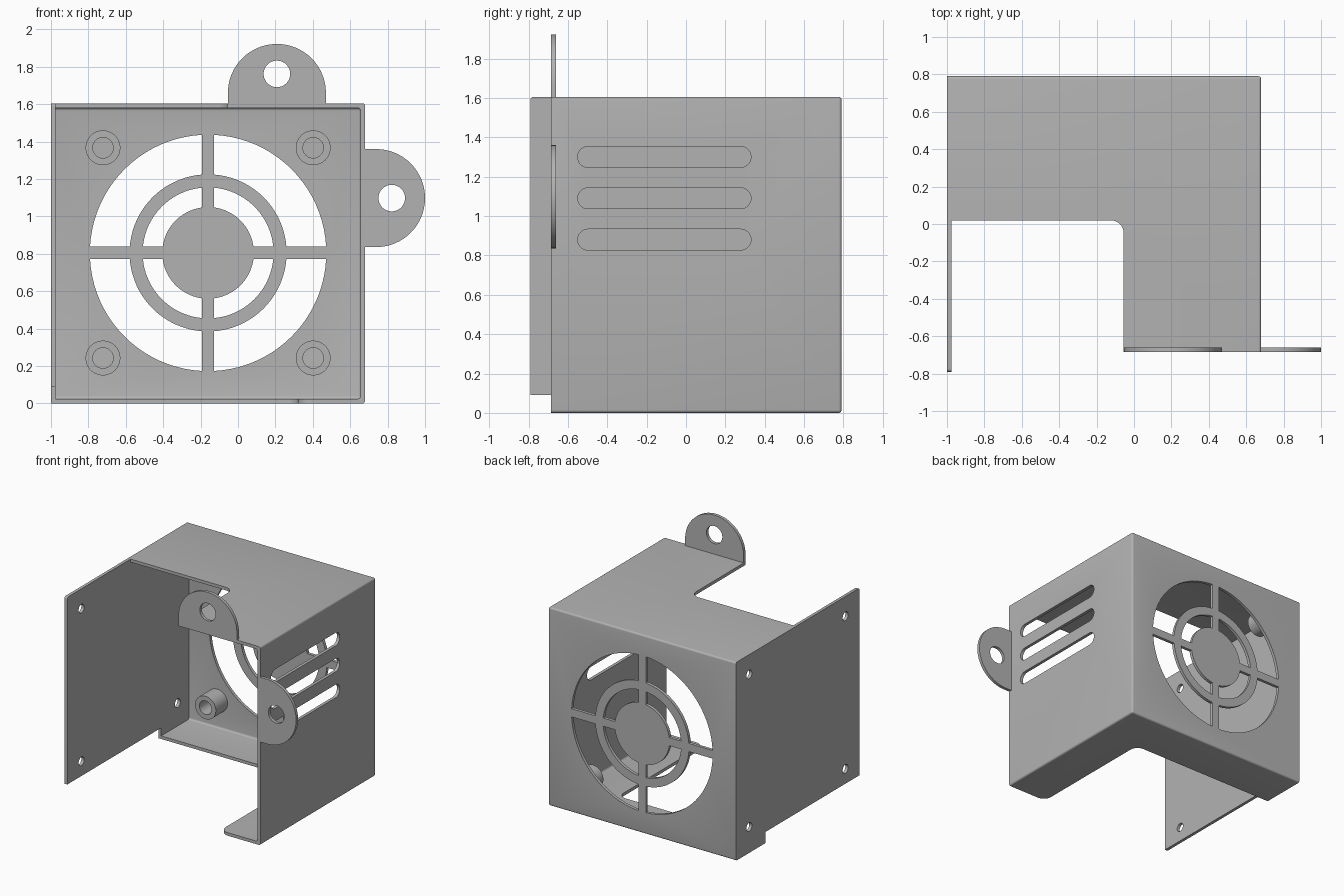
import bpy, bmesh, math
from mathutils import Vector

if "Cube" in bpy.data.objects:
    bpy.data.objects.remove(bpy.data.objects["Cube"], do_unlink=True)

metal = bpy.data.materials.new("sheet_metal_grey")
metal.use_nodes = True
GREY = (0.45, 0.45, 0.45, 1)
metal.diffuse_color = GREY
metal.node_tree.nodes["Principled BSDF"].inputs["Base Color"].default_value = GREY

T = 0.025                                  # sheet thickness
X0, X1, Y0, Y1, H = -1, 0.68, -0.79, 0.79, 1.605
FRONT = -0.685


def make_object(name, bm):
    bmesh.ops.recalc_face_normals(bm, faces=bm.faces)
    mesh = bpy.data.meshes.new(name)
    bm.to_mesh(mesh)
    bm.free()
    mesh.materials.append(metal)
    obj = bpy.data.objects.new(name, mesh)
    bpy.context.collection.objects.link(obj)
    return obj


def rounded(corners, n=16):
    """Outline from (u, v, radius) corners, each corner filleted."""
    out = []
    for i, (u, v, r) in enumerate(corners):
        p = Vector((u, v))
        if r == 0:
            out.append(p)
            continue
        a = (Vector(corners[i - 1][:2]) - p).normalized()
        b = (Vector(corners[(i + 1) % len(corners)][:2]) - p).normalized()
        for k in range(n + 1):
            t = k / n * math.pi / 2
            out.append(p + a * r * (1 - math.sin(t)) + b * r * (1 - math.cos(t)))
    return out


def rect(u0, u1, v0, v1, r=0):
    return rounded([(u0, v0, r), (u1, v0, r), (u1, v1, r), (u0, v1, r)])


def circle(u, v, r, n=48):
    return [Vector((u + r * math.cos(k * math.tau / n), v + r * math.sin(k * math.tau / n)))
            for k in range(n)]


def prism(name, outline, axis, lo, hi):
    """Extrude a 2D outline along an axis."""
    place = {"X": lambda p: (lo, p.x, p.y),
             "Y": lambda p: (p.x, lo, p.y),
             "Z": lambda p: (p.x, p.y, lo)}[axis]
    step = Vector([(hi - lo) * (axis == c) for c in "XYZ"])
    bm = bmesh.new()
    face = bm.faces.new([bm.verts.new(place(p)) for p in outline])
    top = bmesh.ops.extrude_face_region(bm, geom=[face])["geom"]
    bmesh.ops.translate(bm, vec=step, verts=[v for v in top if isinstance(v, bmesh.types.BMVert)])
    return make_object(name, bm)


def bent_box(name, x0, x1, y0, y1, z0, z1, r):
    """Box rounded on all edges except the front and the -x side."""
    bm = bmesh.new()
    bmesh.ops.create_cube(bm, size=1)
    for v in bm.verts:
        v.co = ((x0, x1)[v.co.x > 0], (y0, y1)[v.co.y > 0], (z0, z1)[v.co.z > 0])
    edges = [e for e in bm.edges
             if not all(v.co.y == y0 for v in e.verts) and not all(v.co.x < x0 + 1e-4 for v in e.verts)]
    bmesh.ops.bevel(bm, geom=edges, offset=r, segments=4, profile=0.5, affect="EDGES")
    return make_object(name, bm)


def cut(obj, cutter):
    mod = obj.modifiers.new("cut", "BOOLEAN")
    mod.operation, mod.solver, mod.object = "DIFFERENCE", "EXACT", cutter
    graph = bpy.context.evaluated_depsgraph_get()
    mesh = bpy.data.meshes.new_from_object(obj.evaluated_get(graph))
    obj.modifiers.clear()
    obj.data = mesh
    bpy.data.objects.remove(cutter, do_unlink=True)


def smooth(obj):
    bpy.ops.object.select_all(action="DESELECT")
    obj.select_set(True)
    bpy.context.view_layer.objects.active = obj
    bpy.ops.object.shade_smooth_by_angle(angle=math.radians(30))


# Folded housing, hollow and open at the front
housing = bent_box("housing", X0, X1, Y0, Y1, 0, H, 0.015)
cut(housing, bent_box("cavity", X0 + T, X1 - T, -1, Y1 - T, T, H - T, 0.015))

# Trim the front, leaving the -x wall longer
cut(housing, prism("front_trim", rect(X0 + T, 1, -1, FRONT), "Z", -1, 2))

# Top and bottom panel cutouts
cut(housing, prism("top_cutout", rounded([
    (X0 + T, -1, 0), (-0.055, -1, 0), (-0.055, 0.02, 0.07), (X0 + T, 0.02, 0)]), "Z", H - 0.06, 2))
cut(housing, prism("bottom_cutout", rounded([
    (-1.1, -1, 0), (0.5, -1, 0), (0.5, FRONT, 0), (0.32, FRONT, 0.07),
    (0.32, 0.41, 0.07), (-1.1, 0.41, 0)]), "Z", -1, 0.09))

# Fan grille openings: two rings of four sectors around a hub
FX, FZ, BAR = -0.16, 0.805, 0.033


def sector(r0, r1, quadrant, n=20):
    pts = []
    for r, flip in ((r0, False), (r1, True)):
        a = math.asin(BAR / r)
        angles = [a + (math.pi / 2 - 2 * a) * k / n + quadrant * math.pi / 2 for k in range(n + 1)]
        for t in reversed(angles) if flip else angles:
            pts.append(Vector((FX + r * math.cos(t), FZ + r * math.sin(t))))
    return pts


for q in range(4):
    for r0, r1 in ((0.245, 0.35), (0.42, 0.632)):
        cut(housing, prism("grille_cut", sector(r0, r1, q), "Y", 0.7, 0.9))

# Vent slots in the +x wall
for z in (0.88, 1.09, 1.30):
    cut(housing, prism("vent_cut", rect(-0.55, 0.33, z - 0.053, z + 0.053, 0.0529), "X", 0.6, 0.8))

# Screw holes in the -x wall
for y in (-0.61, 0.62):
    for z in (0.21, 1.445):
        cut(housing, prism("screw_cut", circle(y, z, 0.035, 24), "X", -1.1, -0.9))
smooth(housing)

# Mounting ears with holes
R = 0.262
top_ear = prism("top_ear", rounded([
    (0.208 - R, H - 0.015, 0), (0.208 + R, H - 0.015, 0),
    (0.208 + R, 1.922, R - 0.0005), (0.208 - R, 1.922, R - 0.0005)]), "Y", FRONT, FRONT + T)
cut(top_ear, prism("ear_cut", circle(0.208, 1.762, 0.071), "Y", -0.8, -0.5))
smooth(top_ear)

side_ear = prism("side_ear", rounded([
    (X1 - 0.015, 1.098 - R, 0), (1, 1.098 - R, R - 0.0005),
    (1, 1.098 + R, R - 0.0005), (X1 - 0.015, 1.098 + R, 0)]), "Y", FRONT, FRONT + T)
cut(side_ear, prism("ear_cut", circle(0.822, 1.098, 0.071), "Y", -0.8, -0.5))
smooth(side_ear)

# Fan standoffs inside the back wall
for x in (-0.722, 0.402):
    for z in (0.243, 1.367):
        post = prism("standoff", circle(x, z, 0.093), "Y", Y1 - T - 0.15, Y1 - T + 0.005)
        cut(post, prism("bore", circle(x, z, 0.055, 32), "Y", 0.4, 0.9))
        smooth(post)
